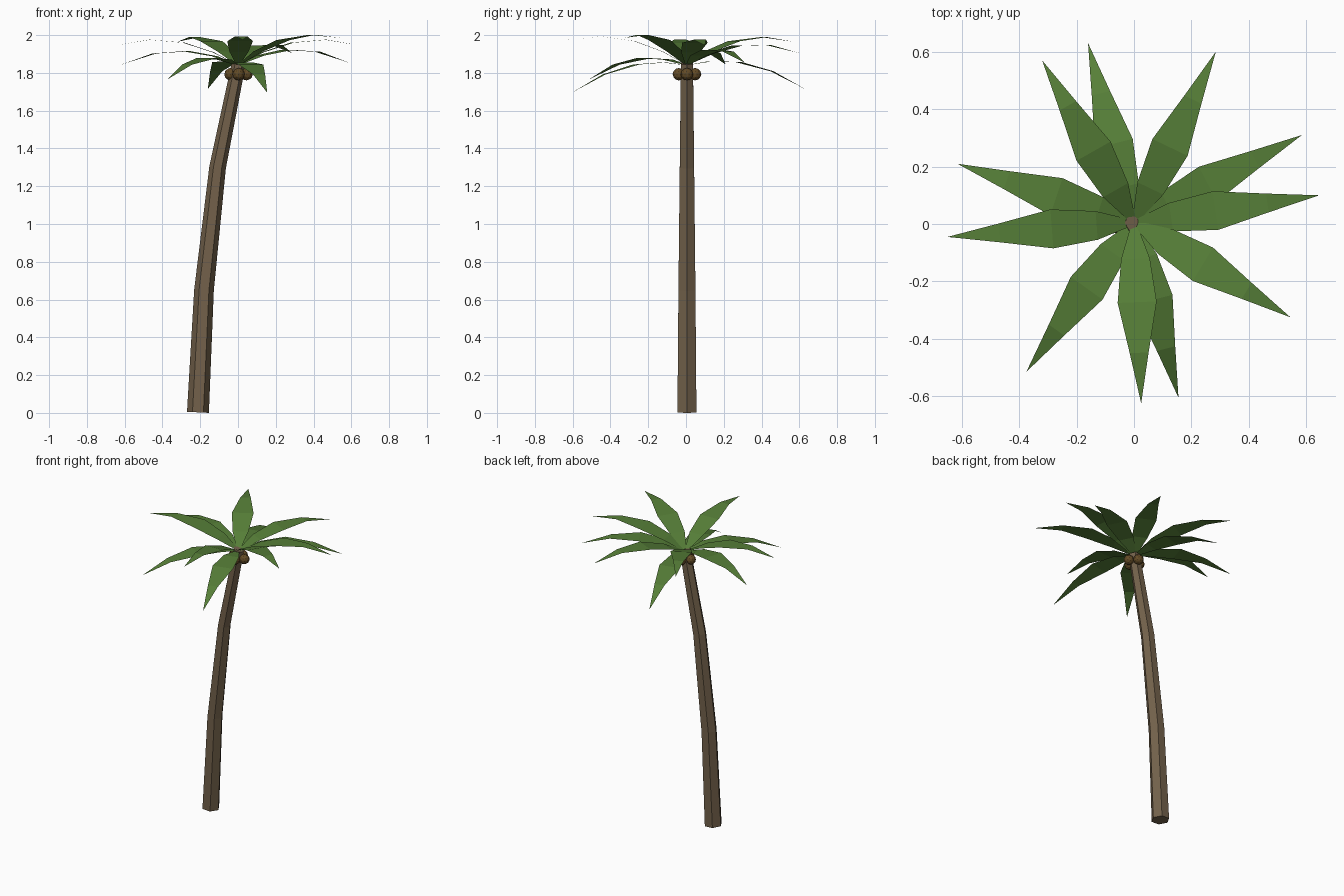
import bpy
import bmesh
from math import atan2, cos, sin, hypot, tau
from mathutils import Vector

cube = bpy.data.objects.get("Cube")
if cube:
    bpy.data.objects.remove(cube)


def make_material(name, rgb):
    mat = bpy.data.materials.new(name)
    mat.use_nodes = True
    mat.diffuse_color = (*rgb, 1)
    bsdf = mat.node_tree.nodes["Principled BSDF"]
    bsdf.inputs["Base Color"].default_value = (*rgb, 1)
    bsdf.inputs["Roughness"].default_value = 0.9
    return mat


def finish(bm, name, mat):
    mesh = bpy.data.meshes.new(name)
    bm.normal_update()
    bm.to_mesh(mesh)
    bm.free()
    mesh.materials.append(mat)
    obj = bpy.data.objects.new(name, mesh)
    bpy.context.collection.objects.link(obj)
    return obj


bark = make_material("bark brown", (0.17, 0.12, 0.07))
leaf = make_material("leaf green", (0.093, 0.21, 0.039))
husk = make_material("husk brown", (0.127, 0.072, 0.02))
CENTRE_Y = 0.005

# Trunk: leaning six-sided tube, each ring square to the bend (x, z, radius)
path = [(-0.212, 0.003, 0.058), (-0.18, 0.65, 0.052),
        (-0.108, 1.3, 0.044), (0.004, 1.85, 0.037)]
SIDES = 6
bm = bmesh.new()
rings = []
for i, (x, z, radius) in enumerate(path):
    before, after = path[max(i - 1, 0)], path[min(i + 1, len(path) - 1)]
    across = Vector((after[1] - before[1], 0, before[0] - after[0])).normalized()
    ring = []
    for k in range(SIDES):
        a = tau * k / SIDES
        offset = across * cos(a) + Vector((0, sin(a), 0))
        ring.append(bm.verts.new(Vector((x, CENTRE_Y, z)) + offset * radius))
    rings.append(ring)
for low, high in zip(rings, rings[1:]):
    for k in range(SIDES):
        n = (k + 1) % SIDES
        bm.faces.new((low[k], low[n], high[n], high[k]))
bm.faces.new(rings[0][::-1])
bm.faces.new(rings[-1])
finish(bm, "trunk", bark)

# Fronds: flat drooping blades, given by their tip positions
BASE_Z, DROOP = 1.84, 0.7
blade = [(0.01, 0.01), (0.2, 0.05), (0.44, 0.068), (0.72, 0.033)]  # reach, half width


def make_frond(index, tip):
    x, y, z = tip
    y -= CENTRE_Y
    length, angle = hypot(x, y), atan2(y, x)
    rise = (z - BASE_Z) / length + DROOP * length
    out = Vector((cos(angle), sin(angle), 0))
    side = Vector((-sin(angle), cos(angle), 0))
    base = Vector((0, CENTRE_Y, BASE_Z))

    def spine(t):
        r = t * length
        return base + out * r + Vector((0, 0, rise * r - DROOP * r * r))

    bm = bmesh.new()
    rows = [[bm.verts.new(spine(t) + side * w * s) for s in (-1, 1)] for t, w in blade]
    for a, b in zip(rows, rows[1:]):
        bm.faces.new((a[0], b[0], b[1], a[1]))
    bm.faces.new((rows[-1][0], bm.verts.new(spine(1)), rows[-1][1]))
    finish(bm, f"frond_{index}", leaf)


tips = [(0.645, 0.10, 1.945), (0.585, 0.31, 1.855), (0.285, 0.60, 1.905),
        (-0.16, 0.63, 1.715), (-0.32, 0.57, 1.965), (-0.615, 0.21, 1.845),
        (-0.65, -0.045, 1.945), (-0.375, -0.515, 1.765), (0.025, -0.625, 1.975),
        (0.155, -0.605, 1.695), (0.545, -0.325, 1.985)]
for i, tip in enumerate(tips, 1):
    make_frond(i, tip)

# Coconuts: four faceted balls around the top of the trunk
for k in range(4):
    a = tau * k / 4
    bm = bmesh.new()
    bmesh.ops.create_icosphere(bm, subdivisions=2, radius=0.033)
    nut = finish(bm, f"coconut_{k + 1}", husk)
    nut.location = (0.003 + 0.043 * cos(a), CENTRE_Y + 0.043 * sin(a), 1.793)
